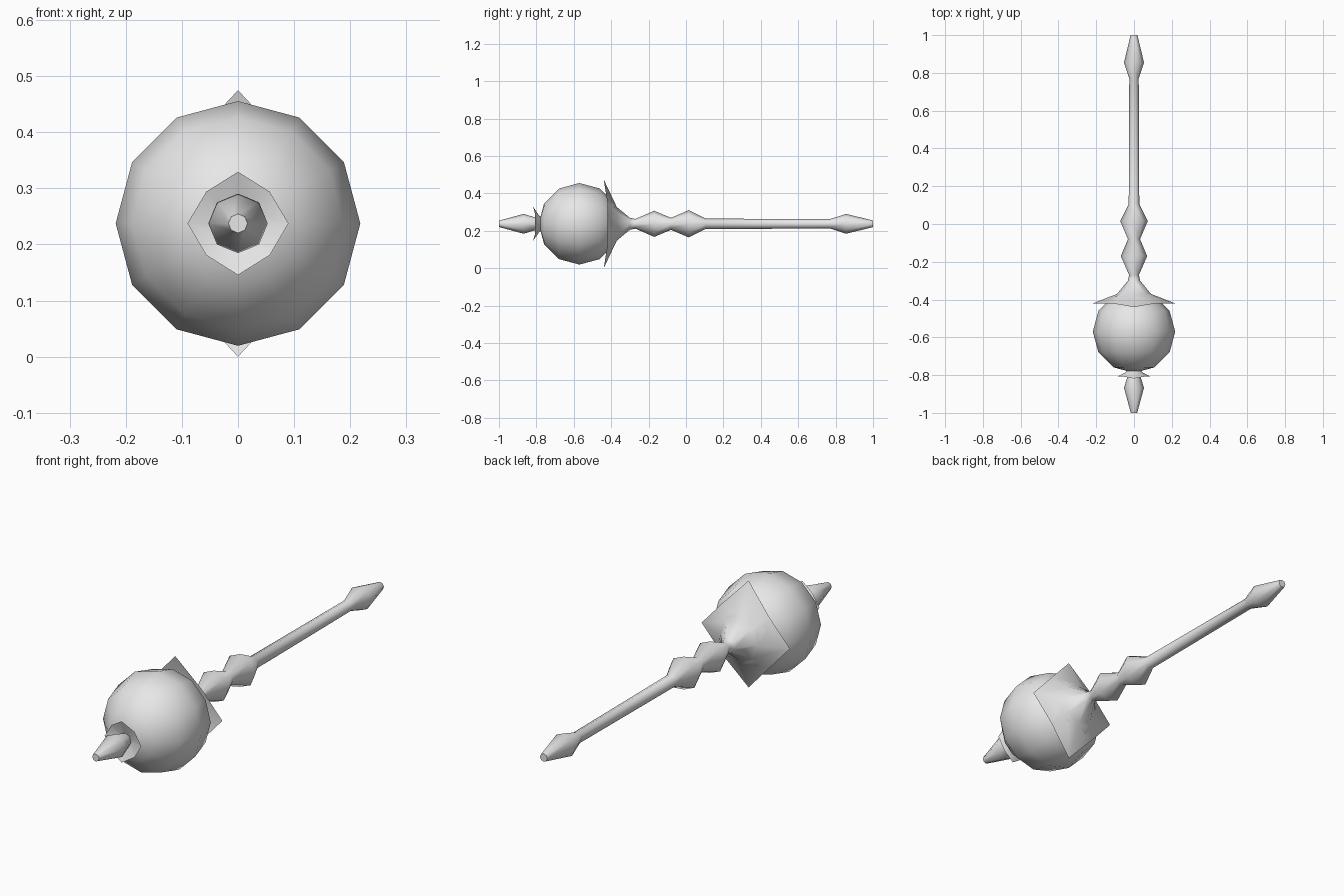
import bpy, bmesh, math

if "Cube" in bpy.data.objects:
    bpy.data.objects.remove(bpy.data.objects["Cube"])

AXIS_Z = 0.2375
SIDES = 8

steel = bpy.data.materials.new("grey_steel")
steel.diffuse_color = (0.8, 0.8, 0.8, 1.0)
steel.use_nodes = True
steel.node_tree.nodes["Principled BSDF"].inputs["Base Color"].default_value = steel.diffuse_color


def finish(obj, angle):
    obj.data.materials.append(steel)
    bpy.ops.object.select_all(action='DESELECT')
    obj.select_set(True)
    bpy.context.view_layer.objects.active = obj
    bpy.ops.object.shade_smooth_by_angle(angle=math.radians(angle))


def rnd(y, r):
    """Plain round ring."""
    return (y, r, r, r, 0.0)


def loft(name, rings):
    """Eight-sided loft along y; ring = (y, z radius, x radius, diagonal radius, y lean of z corners)."""
    bm = bmesh.new()
    loops = []
    for y, rz, rx, rd, lean in rings:
        loop = []
        for i in range(SIDES):
            a = math.tau * i / SIDES
            r = rd if i % 2 else (rx if i % 4 == 0 else rz)
            dy = lean if i % 4 == 2 else 0.0
            loop.append(bm.verts.new((r * math.cos(a), y + dy, AXIS_Z + r * math.sin(a))))
        loops.append(loop)
    for a, b in zip(loops, loops[1:]):
        for i in range(SIDES):
            j = (i + 1) % SIDES
            bm.faces.new((a[i], a[j], b[j], b[i]))
    bm.faces.new(loops[0])
    bm.faces.new(loops[-1])
    bmesh.ops.recalc_face_normals(bm, faces=bm.faces)
    mesh = bpy.data.meshes.new(name)
    bm.to_mesh(mesh)
    bm.free()
    obj = bpy.data.objects.new(name, mesh)
    bpy.context.collection.objects.link(obj)
    finish(obj, 60)


# Round head
bpy.ops.mesh.primitive_uv_sphere_add(
    segments=12, ring_count=6, radius=0.218,
    location=(0, -0.57, AXIS_Z), rotation=(math.pi / 2, 0, 0))
head = bpy.context.object
head.name = "round_head"
finish(head, 60)

# Front spike with its small flared flange
loft("front_spike", [
    rnd(-0.77, 0.03),
    rnd(-0.786, 0.045),
    (-0.808, 0.092, 0.09, 0.08, -0.01),
    rnd(-0.793, 0.03),
    rnd(-0.868, 0.053),
    rnd(-1.0, 0.017),
])

# Handle: four-pointed collar, two knobs, long shaft and pommel
loft("handle", [
    rnd(-0.40, 0.10),
    (-0.42, 0.2375, 0.217, 0.162, -0.02),
    rnd(-0.37, 0.09),
    rnd(-0.30, 0.032),
    rnd(-0.27, 0.026),
    rnd(-0.17, 0.07),
    rnd(-0.08, 0.032),
    rnd(0.015, 0.073),
    rnd(0.105, 0.028),
    rnd(0.77, 0.025),
    rnd(0.855, 0.053),
    rnd(1.0, 0.018),
])
